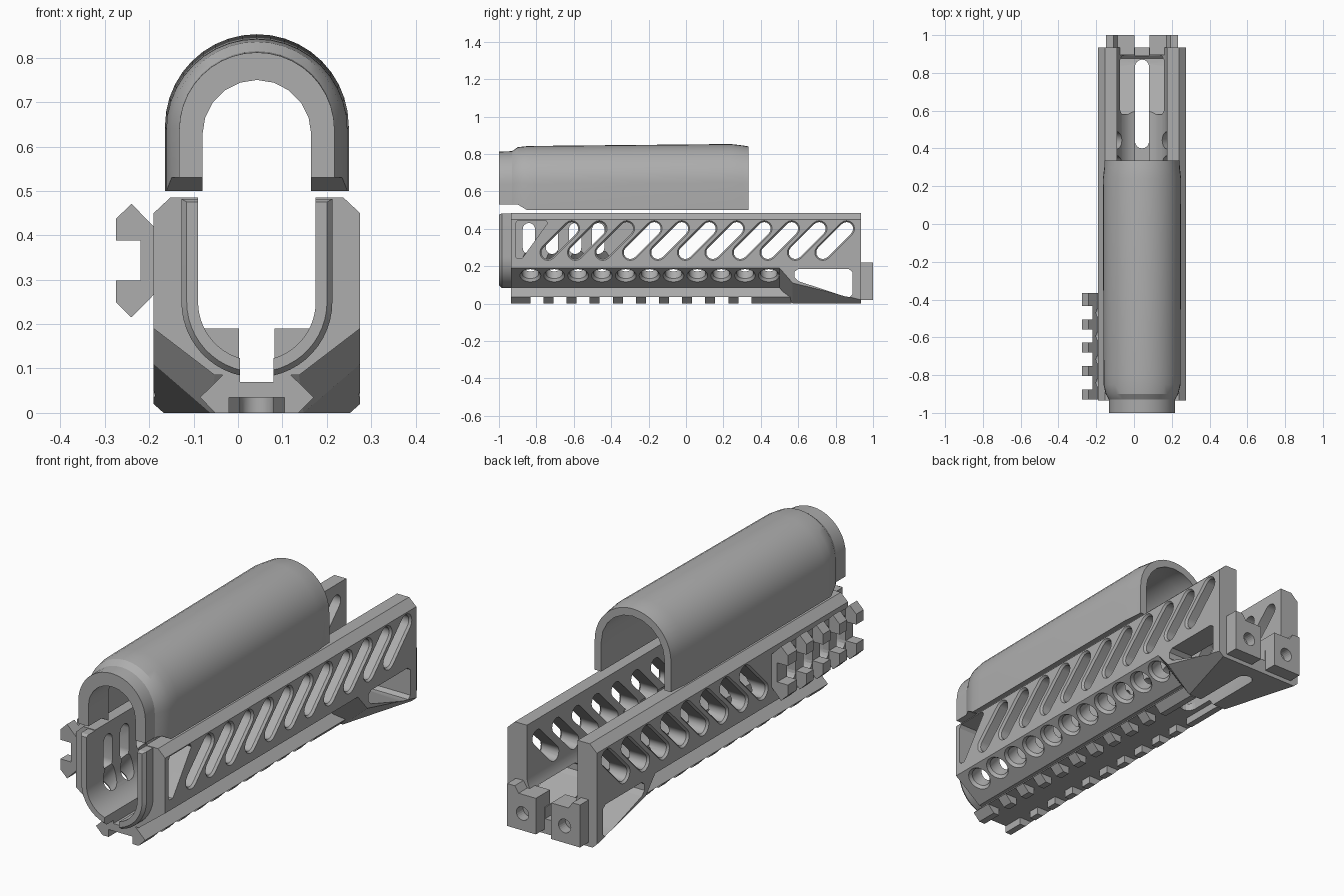
import bpy, bmesh, math
from mathutils import Vector

if "Cube" in bpy.data.objects:
    bpy.data.objects.remove(bpy.data.objects["Cube"], do_unlink=True)

CX = 0.0425  # centre plane of the handguard
grey = bpy.data.materials.new("matte_grey")
grey.use_nodes = True
COLOUR = (0.42, 0.42, 0.42, 1)
grey.diffuse_color = COLOUR
grey.node_tree.nodes["Principled BSDF"].inputs["Base Color"].default_value = COLOUR


def loft(bm, rings):
    """Closed solid skinned through rings of equal point count."""
    rows = [[bm.verts.new(p) for p in ring] for ring in rings]
    n = len(rows[0])
    faces = [bm.faces.new(rows[0]), bm.faces.new(rows[-1][::-1])]
    for a, b in zip(rows, rows[1:]):
        for i in range(n):
            j = (i + 1) % n
            faces.append(bm.faces.new((a[i], b[i], b[j], a[j])))
    bmesh.ops.recalc_face_normals(bm, faces=faces)


def make(name, *solids):
    bm = bmesh.new()
    for rings in solids:
        loft(bm, rings)
    mesh = bpy.data.meshes.new(name)
    bm.to_mesh(mesh)
    bm.free()
    mesh.materials.append(grey)
    obj = bpy.data.objects.new(name, mesh)
    bpy.context.collection.objects.link(obj)
    return obj


def cut(obj, *solids):
    """Subtract solids from an object and bake the result."""
    tool = make("cutter", *solids)
    tool.hide_render = True
    mod = obj.modifiers.new("cut", 'BOOLEAN')
    mod.operation, mod.solver, mod.object = 'DIFFERENCE', 'EXACT', tool
    mod.use_self = True
    graph = bpy.context.evaluated_depsgraph_get()
    mesh = bpy.data.meshes.new_from_object(obj.evaluated_get(graph))
    obj.modifiers.clear()
    obj.data = mesh
    bpy.data.objects.remove(tool, do_unlink=True)


def along_y(pts, *ys):
    return [[(CX + u, y, z) for u, z in pts] for y in ys]


def along_x(pts, *xs):
    return [[(x, y, z) for y, z in pts] for x in xs]


def mirror(half):
    return half + [(-u, z) for u, z in reversed(half)]


def arc(r, a0, a1, n, cu=0, cz=0):
    steps = [math.radians(a0 + (a1 - a0) * i / n) for i in range(n + 1)]
    return [(cu + r * math.cos(a), cz + r * math.sin(a)) for a in steps]


def stadium(cy, cz, length, r, tilt):
    """Rounded slot outline whose long axis leans by tilt degrees."""
    dy = math.cos(math.radians(tilt)) * length / 2
    dz = math.sin(math.radians(tilt)) * length / 2
    return (arc(r, tilt - 90, tilt + 90, 8, cy + dy, cz + dz)
            + arc(r, tilt + 90, tilt + 270, 8, cy - dy, cz - dz))


# Lower handguard shell, flaring to a full box at the rear
def shell(side_z, bottom_half, bottom_z):
    return mirror([(0.195, 0.485), (0.2325, 0.45), (0.2325, side_z),
                   (bottom_half, bottom_z)])


lower = make("lower_handguard", [
    along_y(shell(*s), y)[0] for y, *s in (
        (-0.935, 0.19, 0.095, 0.085), (0.5, 0.19, 0.095, 0.085),
        (0.57, 0.11, 0.105, 0), (0.935, 0.02, 0.21, 0))])

# U-shaped bore with a narrow channel along its floor
R = 0.1325
edge = -math.degrees(math.acos(0.0375 / R))
bore = mirror([(R, 0.6)] + arc(R, 0, edge, 12, 0, 0.25) + [(0.0375, 0.07)])
bore_cut = along_y(bore, -1.1, 1.1)
cut(lower, bore_cut)

# Leaning slots in both walls, eased at the outer surface
slots = []
for sign, count in ((1, 11), (-1, 8)):
    xs = [CX + sign * d for d in (0.25, 0.2326, 0.222, 0.08)]
    for k in range(count):
        rings = []
        for x, r in zip(xs, (0.043, 0.043, 0.035, 0.035)):
            rings += along_x(stadium(0.795 - 0.147 * k, 0.337, 0.18, r, 45), x)
        slots.append(rings)
cut(lower, *slots)

# Front window in the left wall
front_window = [(-0.9, 0.24), (-0.91, 0.25), (-0.91, 0.43), (-0.9, 0.445),
                (-0.75, 0.445), (-0.74, 0.43), (-0.87, 0.25), (-0.88, 0.24)]
cut(lower, along_x(front_window, 0.12, 0.35))

# Upright slots behind the side rail
ovals = [along_x(stadium(-0.84 + 0.1235 * k, 0.348, 0.1, 0.033, 90), -0.35, -0.02)
         for k in range(4)]
cut(lower, *ovals)

# Rows of round holes through the slanted faces
holes = []
for sign in (1, -1):
    out = Vector((sign * 0.105, 0, -0.1375)).normalized()
    across = Vector((0, 1, 0)).cross(out)
    for k in range(11):
        c = Vector((CX + sign * 0.18, -0.832 + 0.1275 * k, 0.15))
        holes.append([[c + out * d + Vector((0, u, 0)) + across * v
                       for u, v in arc(r, 0, 345, 23)]
                      for d, r in ((0.05, 0.056), (0, 0.056),
                                   (-0.014, 0.045), (-0.13, 0.045))])
cut(lower, *holes)

# Rear side windows and the long floor slot
rear_window = [(0.6, 0.185), (0.87, 0.185), (0.89, 0.17), (0.89, 0.05),
               (0.875, 0.035), (0.85, 0.038), (0.6, 0.12), (0.58, 0.14), (0.58, 0.17)]
cut(lower, along_x(rear_window, -0.35, 0.4))
floor_slot = [[(CX + u, y, z) for y, u in stadium(0.635, 0, 0.395, 0.0375, 0)]
              for z in (-0.1, 0.15)]
cut(lower, floor_slot)

# Front collar
def collar_ring(half, top):
    return mirror([(half, top)] + arc(half, 0, -85, 12, 0, 0.25))


collar = make("front_collar", along_y(collar_ring(0.158, 0.475), -1)
              + along_y(collar_ring(0.17, 0.482), -0.985, -0.93))
cut(collar, bore_cut)

# Rear lugs with bolt holes
lug_half = [(0.04, 0.02), (0.04, 0.19), (0.13, 0.19), (0.15, 0.22),
            (0.19, 0.22), (0.19, 0.02)]
for sign, name in ((1, "left_rear_lug"), (-1, "right_rear_lug")):
    lug = make(name, along_y([(sign * u, z) for u, z in lug_half], 0.895, 1.0))
    cut(lug, along_y(arc(0.032, 0, 345, 23, sign * 0.11, 0.1), 0.95, 1.05))


# Accessory rails: u runs across, v runs out from the handguard
def rail(name, place, y0, y1, groove, floor, first, notches):
    half = [(0.077, -0.01), (0.077, 0), (0.128, 0.05), (0.094, 0.085),
            (groove, 0.085), (groove, floor)]
    obj = make(name, [[place(u, v, y) for u, v in mirror(half)] for y in (y0, y1)])
    box = [(-0.2, floor), (0.2, floor), (0.2, 0.2), (-0.2, 0.2)]
    cut(obj, *[[[place(u, v, first + 0.1235 * k + d) for u, v in box]
                for d in (0, 0.07)] for k in range(notches)])
    return obj


bottom_rail = rail("bottom_rail", lambda u, v, y: (CX + u, y, 0.085 - v),
                   -0.935, 0.565, 0.0625, 0.05, -0.832, 10)
cut(bottom_rail, floor_slot)
cut(bottom_rail, bore_cut)
side_rail = rail("side_rail", lambda u, v, y: (-0.19 - v, y, 0.343 + u),
                 -0.93, -0.365, 0.045, 0.03, -0.875, 4)
cut(side_rail, *ovals)


# Upper handguard: arched cover with a stepped front neck
def arch(half, top, bottom, in_half, in_top):
    outer = arc(half, 0, 180, 20, 0, top - half)
    inner = arc(in_half, 180, 0, 10, 0, in_top - in_half)
    return ([(half, bottom)] + outer + [(-half, bottom), (-in_half, bottom)]
            + inner + [(in_half, bottom)])


upper = make("upper_handguard", [
    along_y(arch(*s), y)[0] for y, *s in (
        (-1.0, 0.175, 0.812, 0.53, 0.1225, 0.75),
        (-0.93, 0.175, 0.815, 0.53, 0.1225, 0.75),
        (-0.9, 0.192, 0.836, 0.53, 0.1225, 0.75),
        (-0.85, 0.204, 0.842, 0.5, 0.1225, 0.75),
        (-0.8, 0.204, 0.843, 0.5, 0.165, 0.8),
        (0.24, 0.207, 0.853, 0.5, 0.165, 0.81),
        (0.3, 0.2, 0.846, 0.5, 0.165, 0.81),
        (0.335, 0.199, 0.84, 0.5, 0.165, 0.805))])

# Soft shading on curved surfaces, crisp edges elsewhere
bpy.ops.object.select_all(action='DESELECT')
for obj in (upper, lower, collar):
    obj.select_set(True)
    bpy.context.view_layer.objects.active = obj
bpy.ops.object.shade_smooth_by_angle(angle=math.radians(25))
